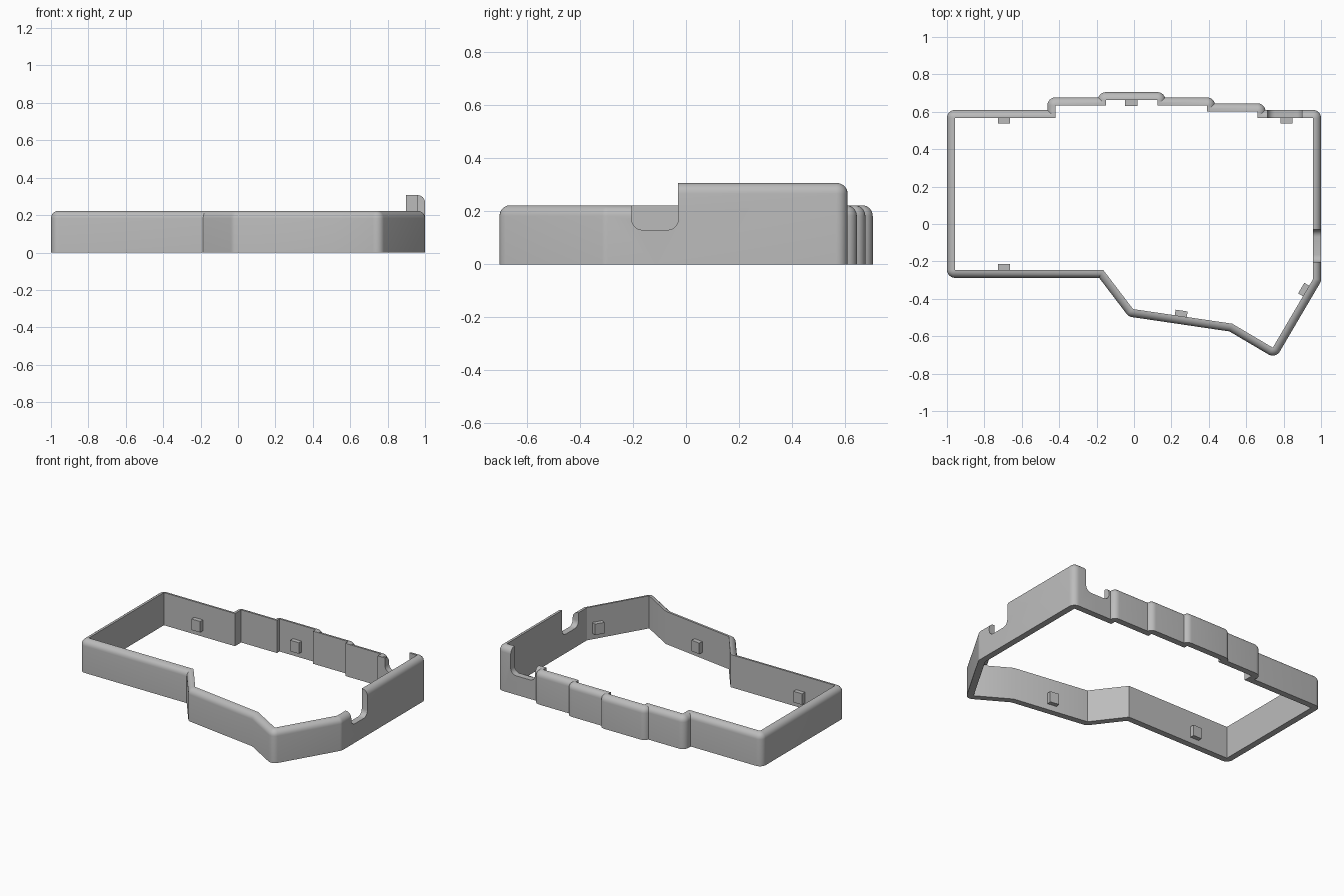
import bpy, bmesh, math
from mathutils import Vector, Matrix

cube = bpy.data.objects.get("Cube")
if cube:
    bpy.data.objects.remove(cube, do_unlink=True)

WALL, ROUND, LOW, TALL = 0.043, 0.04, 0.223, 0.307
STEPS = 6

mat = bpy.data.materials.new("light_grey_plastic")
mat.use_nodes = True
mat.diffuse_color = (0.5, 0.5, 0.5, 1)
mat.node_tree.nodes["Principled BSDF"].inputs["Base Color"].default_value = mat.diffuse_color

# Inner outline of the frame, counter-clockwise
INNER = [Vector(p) for p in (
    (-0.957, -0.245), (-0.165, -0.245), (-0.005, -0.455), (0.525, -0.533),
    (0.742, -0.661), (0.957, -0.295), (0.957, 0.567), (0.66, 0.567),
    (0.66, 0.602), (0.39, 0.602), (0.39, 0.634), (0.125, 0.634),
    (0.125, 0.662), (-0.15, 0.662), (-0.15, 0.634), (-0.42, 0.634),
    (-0.42, 0.567), (-0.957, 0.567))]
N = len(INNER)


def edge(i):
    return INNER[(i + 1) % N] - INNER[i % N]


def normal_angle(i):
    e = edge(i)
    return math.atan2(-e.x, e.y)


def turn(i):
    a = normal_angle(i) - normal_angle(i - 1)
    return (a + math.pi) % math.tau - math.pi


def clip(i, d):
    """Angle lost from a corner arc where a neighbouring step is shallower than d."""
    e = edge(i).length
    return math.asin((d - e) / d) if e < d else 0.0


def corner_arc(i, d):
    a0 = normal_angle(i - 1)
    a1 = a0 + turn(i)
    a0 += clip(i - 1, d)
    a1 -= clip(i, d)
    angles = [a0 + (a1 - a0) * k / STEPS for k in range(STEPS + 1)]
    return [INNER[i % N] + d * Vector((math.cos(a), math.sin(a))) for a in angles]


def offset_outline(d):
    """Grow the outline: round outer corners, mitred inward corners."""
    pts = []
    for i in range(N):
        if turn(i) > 0:
            pts += corner_arc(i, d)
        elif edge(i).length < d:
            pts.append(corner_arc(i + 1, d)[0])
        elif edge(i - 1).length < d:
            pts.append(corner_arc(i - 1, d)[-1])
        else:
            mid = normal_angle(i - 1) + turn(i) / 2
            pts.append(INNER[i] + Vector((math.cos(mid), math.sin(mid)))
                       * d / math.cos(turn(i) / 2))
    return pts


def finish(name, bm):
    bmesh.ops.recalc_face_normals(bm, faces=bm.faces)
    mesh = bpy.data.meshes.new(name)
    bm.to_mesh(mesh)
    bm.free()
    mesh.materials.append(mat)
    ob = bpy.data.objects.new(name, mesh)
    bpy.context.collection.objects.link(ob)
    return ob


def wall(name, height):
    # Wall profile: outer face, rounded top edge, inner face
    profile = [(WALL, 0)]
    for k in range(STEPS + 1):
        a = math.pi / 2 * k / STEPS
        profile.append((WALL - ROUND + ROUND * math.cos(a),
                        height - ROUND + ROUND * math.sin(a)))
    profile += [(0, height), (0, 0)]
    bm = bmesh.new()
    rings = [[bm.verts.new((p.x, p.y, z)) for p in offset_outline(d)] for d, z in profile]
    for r, ring in enumerate(rings):
        above = rings[(r + 1) % len(rings)]
        for i in range(len(ring)):
            j = (i + 1) % len(ring)
            bm.faces.new((ring[i], ring[j], above[j], above[i]))
    bmesh.ops.remove_doubles(bm, verts=bm.verts, dist=1e-5)
    return finish(name, bm)


def box(name, centre, size, angle=0.0, rounded_axis=None):
    bm = bmesh.new()
    bmesh.ops.create_cube(bm, size=1, matrix=Matrix.Diagonal((*size, 1)))
    if rounded_axis is not None:
        low = [e for e in bm.edges if all(v.co.z < 0 for v in e.verts)
               and abs((e.verts[0].co - e.verts[1].co)[rounded_axis]) > 1e-4]
        bmesh.ops.bevel(bm, geom=low, offset=0.04, segments=6, profile=0.5, affect='EDGES')
    bm.transform(Matrix.Translation(centre) @ Matrix.Rotation(angle, 4, 'Z'))
    return finish(name, bm)


# Low wall all round, and a taller guard at the rear left corner
low_wall = wall("low_wall", LOW)
tall_wall = wall("tall_wall", TALL)

# Cutters: corner region split and two round-bottomed cable notches
region = box("corner_region", (1.307, 0.383, 0.2), (1, 1, 1))
side_notch = box("side_notch", (0.98, -0.117, 0.33), (0.2, 0.175, 0.4), rounded_axis=0)
rear_notch = box("rear_notch", (0.807, 0.59, 0.33), (0.184, 0.2, 0.4), rounded_axis=1)
cutters = (region, side_notch, rear_notch)

for ob, first in ((low_wall, 'DIFFERENCE'), (tall_wall, 'INTERSECT')):
    for cutter, op in zip(cutters, (first, 'DIFFERENCE', 'DIFFERENCE')):
        mod = ob.modifiers.new(cutter.name, 'BOOLEAN')
        mod.object, mod.operation, mod.solver = cutter, op, 'EXACT'
    bpy.ops.object.select_all(action='DESELECT')
    bpy.context.view_layer.objects.active = ob
    ob.select_set(True)
    for mod in list(ob.modifiers):
        bpy.ops.object.modifier_apply(modifier=mod.name)
    bpy.ops.object.shade_smooth_by_angle(angle=math.radians(25))
for cutter in cutters:
    bpy.data.objects.remove(cutter, do_unlink=True)

# Small clip blocks on the inner faces: (outline edge, x position)
for name, i, x in (("front_right_clip", 0, -0.695), ("front_clip", 2, 0.25),
                   ("front_left_clip", 4, 0.92), ("rear_left_clip", 6, 0.815),
                   ("rear_middle_clip", 12, -0.015), ("rear_right_clip", 16, -0.695)):
    e = edge(i)
    p = INNER[i] + e * ((x - INNER[i].x) / e.x)
    a = normal_angle(i)
    p -= Vector((math.cos(a), math.sin(a))) * 0.01
    box(name, (p.x, p.y, 0.078), (0.04, 0.065, 0.075), a)
